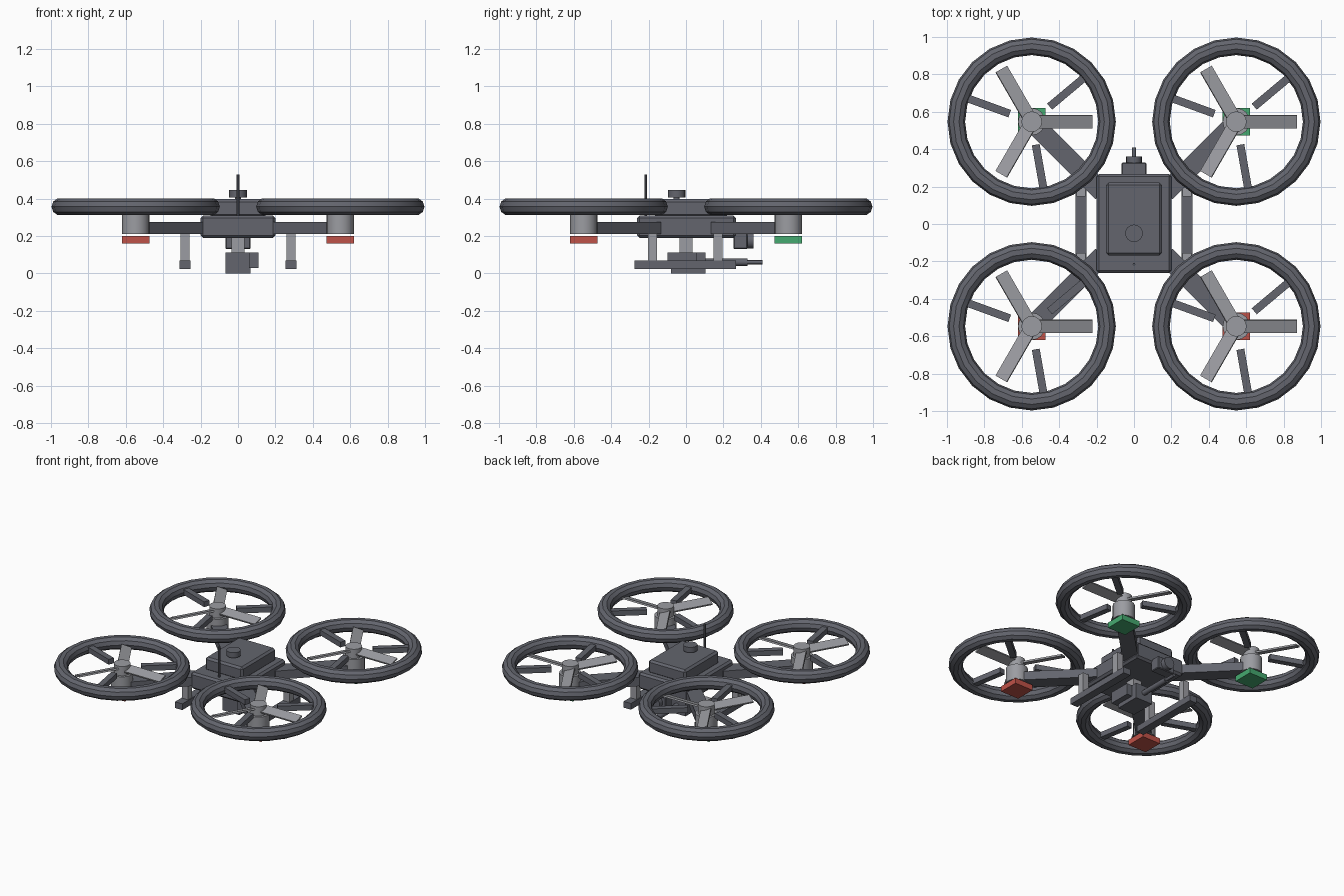
import bpy, bmesh, math
from mathutils import Matrix, Vector

if "Cube" in bpy.data.objects:
    bpy.data.objects.remove(bpy.data.objects["Cube"])


def material(name, rgb):
    m = bpy.data.materials.new(name)
    m.diffuse_color = (*rgb, 1)
    m.use_nodes = True
    m.node_tree.nodes["Principled BSDF"].inputs["Base Color"].default_value = m.diffuse_color
    return m


DARK = material("dark grey", (0.125, 0.130, 0.155))
LIGHT = material("light grey", (0.33, 0.335, 0.36))
RED = material("red", (0.52, 0.085, 0.065))
GREEN = material("green", (0.06, 0.40, 0.16))


def finish(name, bm, mat, matrix=None, smooth=False):
    if matrix is not None:
        bm.transform(matrix)
    me = bpy.data.meshes.new(name)
    bm.to_mesh(me)
    bm.free()
    ob = bpy.data.objects.new(name, me)
    bpy.context.collection.objects.link(ob)
    me.materials.append(mat)
    if smooth:
        bpy.ops.object.select_all(action='DESELECT')
        ob.select_set(True)
        bpy.context.view_layer.objects.active = ob
        bpy.ops.object.shade_smooth_by_angle(angle=math.radians(35))
    return ob


def box(name, lo, hi, mat, bevel=0, matrix=None):
    """Box between two corners, optionally chamfered."""
    lo, hi = Vector(lo), Vector(hi)
    bm = bmesh.new()
    bmesh.ops.create_cube(bm, size=1)
    bmesh.ops.scale(bm, vec=hi - lo, verts=bm.verts)
    bmesh.ops.translate(bm, vec=(lo + hi) / 2, verts=bm.verts)
    if bevel:
        bmesh.ops.bevel(bm, geom=bm.edges[:], offset=bevel, segments=1,
                        affect='EDGES')
    return finish(name, bm, mat, matrix)


def cylinder(name, start, end, radius, mat, sides=16):
    """Cylinder between two points."""
    start, end = Vector(start), Vector(end)
    bm = bmesh.new()
    bmesh.ops.create_cone(bm, cap_ends=True, segments=sides, radius1=radius,
                          radius2=radius, depth=(end - start).length)
    rot = (end - start).to_track_quat('Z', 'Y').to_matrix().to_4x4()
    return finish(name, bm, mat, Matrix.Translation((start + end) / 2) @ rot, True)


def torus(name, centre, major, minor, mat, n=24, k=10):
    bm = bmesh.new()
    grid = []
    for i in range(n):
        a = math.tau * i / n
        row = []
        for j in range(k):
            b = math.tau * j / k
            r = major + minor * math.cos(b)
            row.append(bm.verts.new((r * math.cos(a), r * math.sin(a),
                                     minor * math.sin(b))))
        grid.append(row)
    for i in range(n):
        for j in range(k):
            p, q = grid[i], grid[(i + 1) % n]
            bm.faces.new((p[j], q[j], q[(j + 1) % k], p[(j + 1) % k]))
    return finish(name, bm, mat, Matrix.Translation(centre), True)


# Hull: lower body and raised deck
box("lower_body", (-0.2, -0.262, 0.19), (0.2, 0.267, 0.31), DARK, 0.014)
box("upper_deck", (-0.15, -0.168, 0.30), (0.15, 0.222, 0.397), DARK, 0.014)

# Roof sensor and antenna
cylinder("sensor_stem", (0, -0.05, 0.39), (0, -0.05, 0.41), 0.016, DARK, 12)
cylinder("sensor_cap", (0, -0.05, 0.407), (0, -0.05, 0.445), 0.047, DARK)
cylinder("antenna", (0, -0.215, 0.30), (0, -0.215, 0.53), 0.007, DARK, 8)

# Camera on the +y end
box("camera_housing", (-0.067, 0.255, 0.13), (0.067, 0.328, 0.22), DARK, 0.005)
cylinder("camera_lens", (0, 0.32, 0.175), (0, 0.362, 0.175), 0.042, DARK)

# Underslung pod
box("pod_mount", (-0.034, -0.034, 0.10), (0.034, 0.034, 0.20), LIGHT)
box("pod_body", (-0.068, -0.08, 0.0), (0.068, 0.103, 0.112), DARK)
box("pod_side_box", (0.06, -0.10, 0.03), (0.11, 0.06, 0.112), DARK)
cylinder("pod_barrel", (0, 0.09, 0.06), (0, 0.33, 0.06), 0.019, DARK, 12)
cylinder("pod_barrel_tip", (0, 0.32, 0.06), (0, 0.41, 0.06), 0.011, DARK, 12)

# Landing skids
for s, side in ((-1, "left"), (1, "right")):
    x = s * 0.284
    box(f"skid_{side}", (x - 0.029, -0.275, 0.025), (x + 0.029, 0.268, 0.07), DARK)
    for y in (-0.178, 0.172):
        box(f"skid_post_{side}", (x - 0.024, y - 0.024, 0.06),
            (x + 0.024, y + 0.024, 0.215), LIGHT)

# Four rotor assemblies
C = 0.547
for sx in (-1, 1):
    for sy in (-1, 1):
        tag = ("right" if sx > 0 else "left") + ("_back" if sy > 0 else "_front")
        x, y = sx * C, sy * C
        at = Matrix.Translation((x, y, 0))

        # Diagonal arm from hull corner to motor
        box("arm_" + tag, (0.24, -0.052, 0.212), (0.755, 0.052, 0.275), DARK,
            matrix=Matrix.Rotation(math.atan2(sy, sx), 4, 'Z'))

        # Motor, hub and navigation light
        cylinder("motor_" + tag, (x, y, 0.21), (x, y, 0.325), 0.073, LIGHT)
        cylinder("hub_" + tag, (x, y, 0.32), (x, y, 0.392), 0.055, LIGHT)
        box("light_" + tag, (x - 0.073, y - 0.073, 0.16),
            (x + 0.073, y + 0.073, 0.20), GREEN if sy > 0 else RED)

        # Guard ring with three stub struts
        torus("guard_ring_" + tag, (x, y, 0.357), 0.403, 0.047, DARK)
        for i in range(3):
            turn = Matrix.Rotation(math.radians(40 + 120 * i), 4, 'Z')
            box(f"ring_strut_{tag}", (0.125, -0.021, 0.338), (0.39, 0.021, 0.376),
                DARK, matrix=at @ turn)

        # Three pitched blades
        for i in range(3):
            turn = Matrix.Rotation(math.radians(120 * i), 4, 'Z')
            pitch = Matrix.Rotation(math.radians(18), 4, 'X')
            lift = Matrix.Translation((0, 0, 0.362))
            box(f"blade_{tag}", (0.03, -0.036, -0.006), (0.325, 0.036, 0.006),
                LIGHT, matrix=at @ turn @ lift @ pitch)
